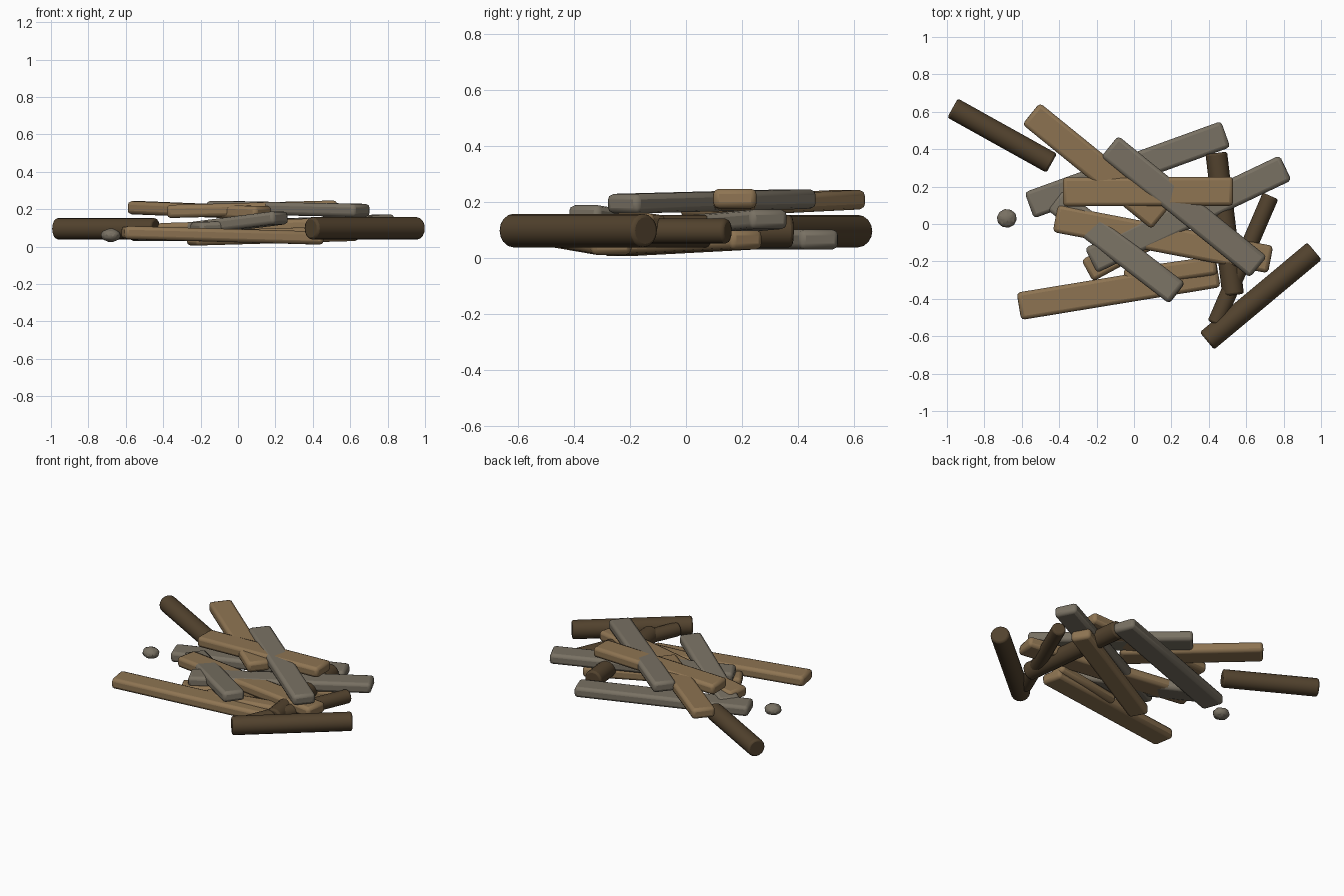
import bpy
import math
from mathutils import Vector, Matrix

cube = bpy.data.objects.get("Cube")
if cube:
    bpy.data.objects.remove(cube, do_unlink=True)


def material(name, rgb):
    mat = bpy.data.materials.new(name)
    mat.use_nodes = True
    mat.diffuse_color = (*rgb, 1)
    mat.node_tree.nodes["Principled BSDF"].inputs["Base Color"].default_value = (*rgb, 1)
    return mat


BROWN = material("weathered brown wood", (0.27, 0.175, 0.085))
GREY = material("grey wood", (0.19, 0.165, 0.125))
BARK = material("dark bark", (0.085, 0.055, 0.027))
STONE = material("pebble grey", (0.19, 0.165, 0.125))


def frame(a, b):
    """Matrix whose x axis runs from a to b, with its y axis level."""
    x = (b - a).normalized()
    y = Vector((0, 0, 1)).cross(x).normalized()
    rot = Matrix((x, y, x.cross(y))).transposed().to_4x4()
    return Matrix.Translation((a + b) / 2) @ rot


def finish(name, mat, bevel, segments, angle=40):
    obj = bpy.context.object
    obj.name = name
    obj.data.materials.append(mat)
    mod = obj.modifiers.new("soft edges", "BEVEL")
    mod.width, mod.segments = bevel, segments
    mod.limit_method = "ANGLE"
    bpy.ops.object.shade_smooth_by_angle(angle=math.radians(angle))
    return obj


def plank(name, mat, start, end, width=0.148, thick=0.07):
    a, b = Vector(start), Vector(end)
    bpy.ops.mesh.primitive_cube_add(size=1)
    obj = bpy.context.object
    obj.data.transform(Matrix.Diagonal(((b - a).length, width, thick, 1)))
    obj.matrix_world = frame(a, b)
    finish(name, mat, 0.02, 2)


def log(name, start, end, radius):
    a, b = Vector(start), Vector(end)
    bpy.ops.mesh.primitive_cylinder_add(vertices=16, radius=radius, depth=(b - a).length)
    obj = bpy.context.object
    obj.data.transform(Matrix.Rotation(math.pi / 2, 4, "Y"))
    obj.matrix_world = frame(a, b)
    finish(name, BARK, 0.012, 2)


# Brown planks
plank("front_plank", BROWN, (-0.615, -0.44, 0.075), (0.45, -0.265, 0.045))
plank("long_middle_plank", BROWN, (-0.42, 0.03, 0.09), (0.73, -0.19, 0.125))
plank("back_slanted_plank", BROWN, (-0.55, 0.59, 0.208), (0.14, 0.03, 0.18))
plank("top_cross_plank", BROWN, (-0.38, 0.172, 0.187), (0.53, 0.175, 0.212), 0.155)
plank("buried_plank", BROWN, (-0.25, -0.25, 0.04), (0.62, 0.22, 0.065), 0.13)
plank("hidden_plank", BROWN, (-0.05, -0.29, 0.06), (0.44, -0.22, 0.075), 0.1, 0.06)

# Grey planks
plank("back_grey_plank", GREY, (-0.56, 0.1, 0.065), (0.49, 0.48, 0.065))
plank("under_grey_plank", GREY, (-0.23, -0.195, 0.095), (0.81, 0.3, 0.138))
plank("rising_grey_plank", GREY, (-0.42, 0.13, 0.07), (0.23, -0.37, 0.155), 0.14)
plank("top_grey_plank", GREY, (-0.13, 0.415, 0.21), (0.665, -0.23, 0.193), 0.145)

# Round logs
log("back_corner_log", (-0.97, 0.62, 0.095), (-0.44, 0.325, 0.095), 0.058)
log("front_corner_log", (0.965, -0.145, 0.097), (0.39, -0.625, 0.097), 0.06)
log("slim_side_log", (0.73, 0.15, 0.095), (0.435, -0.535, 0.095), 0.045)
log("upright_side_log", (0.44, 0.38, 0.095), (0.53, -0.38, 0.095), 0.058)

# Faceted pebble
bpy.ops.mesh.primitive_ico_sphere_add(subdivisions=1, radius=1, location=(-0.68, 0.03, 0.06))
pebble = bpy.context.object
pebble.data.transform(Matrix.Rotation(0.5, 4, "Z"))
pebble.data.transform(Matrix.Diagonal((0.064, 0.06, 0.042, 1)))
finish("pebble", STONE, 0.008, 1, 20)
